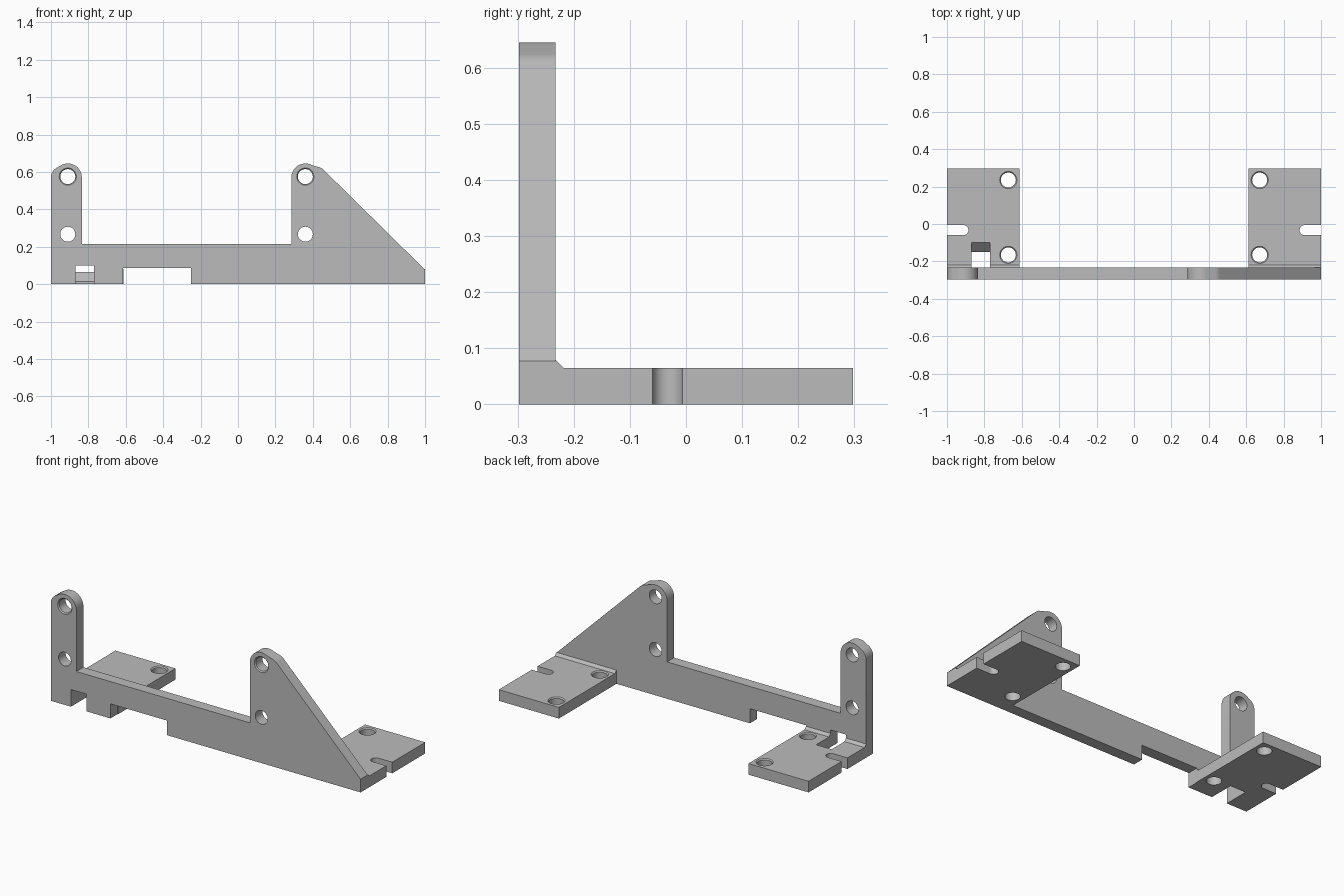
import bpy, bmesh, math
from mathutils import Matrix, Vector

if "Cube" in bpy.data.objects:
    bpy.data.objects.remove(bpy.data.objects["Cube"], do_unlink=True)

grey = bpy.data.materials.new("plain grey")
grey.use_nodes = True
grey.diffuse_color = (0.5, 0.5, 0.5, 1)
grey.node_tree.nodes["Principled BSDF"].inputs["Base Color"].default_value = grey.diffuse_color

FRONT, INNER, BACK = -0.298, -0.233, 0.298   # y of plate faces and foot end
THICK = 0.065                                # foot thickness


def finish(name, bm):
    bmesh.ops.recalc_face_normals(bm, faces=bm.faces)
    mesh = bpy.data.meshes.new(name)
    bm.to_mesh(mesh)
    bm.free()
    obj = bpy.data.objects.new(name, mesh)
    bpy.context.collection.objects.link(obj)
    mesh.materials.append(grey)
    return obj


def prism(name, points, place, start, end):
    """Extrude a 2D outline; place(u, v, w) turns it into a 3D point."""
    bm = bmesh.new()
    face = bm.faces.new([bm.verts.new(place(u, v, start)) for u, v in points])
    moved = bmesh.ops.extrude_face_region(bm, geom=[face])["geom"]
    shift = Vector(place(0, 0, end)) - Vector(place(0, 0, start))
    bmesh.ops.translate(bm, vec=shift, verts=[g for g in moved if isinstance(g, bmesh.types.BMVert)])
    return finish(name, bm)


def along_y(u, v, w):
    return (u, w, v)


def along_x(u, v, w):
    return (w, u, v)


def along_z(u, v, w):
    return (u, v, w)


def arc(cx, cy, r, a0, a1, n=16):
    angles = [math.radians(a0 + (a1 - a0) * i / n) for i in range(n + 1)]
    return [(cx + r * math.cos(a), cy + r * math.sin(a)) for a in angles]


def rect(u0, u1, v0, v1):
    return [(u0, v0), (u1, v0), (u1, v1), (u0, v1)]


def cone(centre, r1, r2, depth, upright):
    bm = bmesh.new()
    turn = Matrix() if upright else Matrix.Rotation(math.pi / 2, 4, "X")
    bmesh.ops.create_cone(bm, cap_ends=True, segments=40, radius1=r1, radius2=r2,
                          depth=depth, matrix=Matrix.Translation(centre) @ turn)
    return finish("cutter", bm)


def cut(obj, cutter):
    cutter.hide_render = True
    mod = obj.modifiers.new("cut", "BOOLEAN")
    mod.operation, mod.solver, mod.object = "DIFFERENCE", "EXACT", cutter
    bpy.context.view_layer.objects.active = obj
    bpy.ops.object.modifier_apply(modifier=mod.name)
    bpy.data.objects.remove(cutter, do_unlink=True)


def hole(obj, centre, upright, bevelled=True):
    """Round hole with an optional small countersink at the given surface point."""
    cut(obj, cone(centre, 0.04, 0.04, 0.3, upright))
    if bevelled:
        cut(obj, cone(centre, 0.034, 0.058, 0.024, upright))


# Upright plate: two rounded posts, low bar and sloping brace
POSTS = (-0.91, 0.36)
TOP, ROUND, BAR = 0.57, 0.075, 0.215
outline = [(-1, 0), (-0.615, 0), (-0.615, 0.085), (-0.25, 0.085), (-0.25, 0), (1, 0), (1, 0.077)]
outline += arc(0.41, 0.56, 0.07, 45, 65, 5)
outline += arc(POSTS[1], TOP, ROUND, 62, 180)
outline += [(POSTS[1] - ROUND, BAR), (POSTS[0] + ROUND, BAR)]
outline += arc(POSTS[0], TOP, ROUND, 0, 118)
outline += arc(-0.94, 0.57, 0.06, 110, 180, 6)
plate = prism("front_plate", outline, along_y, FRONT, INNER)
for x in POSTS:
    hole(plate, (x, FRONT, 0.575), False)
    hole(plate, (x, FRONT, 0.267), False, bevelled=False)
cut(plate, prism("cutter", rect(-0.87, -0.77, -0.1, 0.1), along_y, -0.4, 0))

# Feet: flat pads with a chamfered inner corner, two holes and a side slot
foot_outline = [(INNER, 0), (BACK, 0), (BACK, THICK), (INNER + 0.015, THICK), (INNER, 0.08)]
feet = []
for side, name in ((-1, "right_foot"), (1, "left_foot")):
    foot = prism(name, foot_outline, along_x, side * 0.612, side)
    for y in (0.235, -0.165):
        hole(foot, (side * 0.672, y, THICK), True)
    slot = [(1.1, -0.06), (1.1, -0.006)] + arc(0.912, -0.033, 0.027, 90, 270)
    cut(foot, prism("cutter", [(side * u, v) for u, v in slot], along_z, -0.1, 0.2))
    feet.append(foot)

# Tie opening in the right foot, with a ramped back edge
ramp = [(-0.4, -0.1), (-0.15, -0.1), (-0.15, 0.015), (-0.1, THICK), (-0.1, 0.1), (-0.4, 0.1)]
cut(feet[0], prism("cutter", ramp, along_x, -0.87, -0.77))

# Smooth the curved walls, keep edges crisp
bpy.ops.object.select_all(action="DESELECT")
for obj in [plate] + feet:
    obj.select_set(True)
    bpy.context.view_layer.objects.active = obj
bpy.ops.object.shade_smooth_by_angle(angle=math.radians(30))
